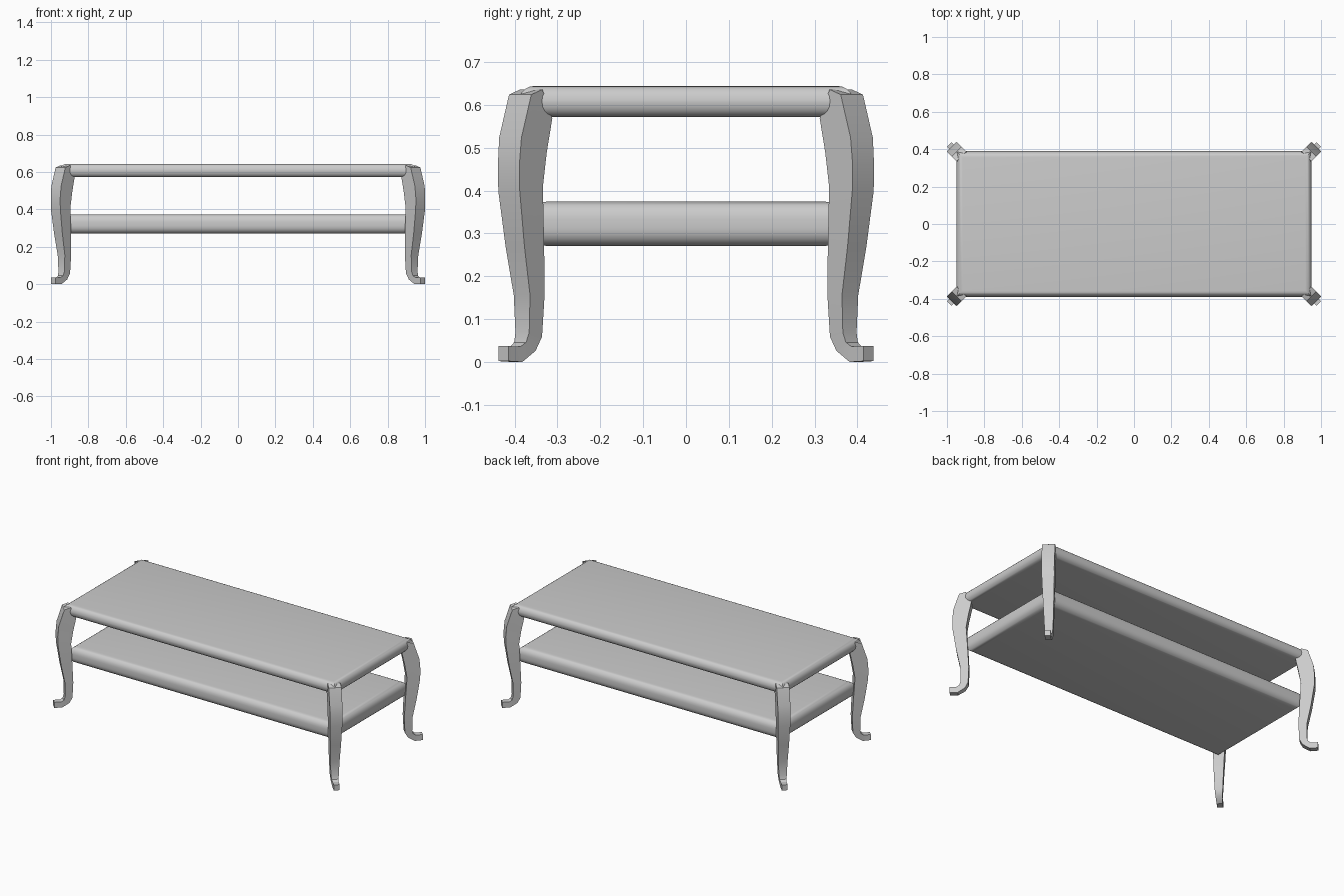
import bpy, bmesh, math

cube = bpy.data.objects.get("Cube")
if cube:
    bpy.data.objects.remove(cube, do_unlink=True)

# Single plain grey for the whole table
grey = bpy.data.materials.new("plain grey")
grey.use_nodes = True
GREY = (0.6, 0.6, 0.6, 1)
grey.diffuse_color = GREY
grey.node_tree.nodes["Principled BSDF"].inputs["Base Color"].default_value = GREY


def finish(bm, name):
    bmesh.ops.recalc_face_normals(bm, faces=bm.faces)
    mesh = bpy.data.meshes.new(name)
    bm.to_mesh(mesh)
    bm.free()
    mesh.materials.append(grey)
    obj = bpy.data.objects.new(name, mesh)
    bpy.context.collection.objects.link(obj)
    bpy.ops.object.select_all(action='DESELECT')
    bpy.context.view_layer.objects.active = obj
    obj.select_set(True)
    bpy.ops.object.shade_smooth_by_angle(angle=math.radians(32))
    return obj


def rounded_board(name, half_x, half_y, bottom, top, radius):
    """Flat board whose long edges are rounded, with mitred corners."""
    bm = bmesh.new()
    bmesh.ops.create_cube(bm, size=2)
    for v in bm.verts:
        v.co.x *= half_x
        v.co.y *= half_y
        v.co.z = top if v.co.z > 0 else bottom
    rim = [e for e in bm.edges if abs(e.verts[0].co.z - e.verts[1].co.z) < 0.01]
    bmesh.ops.bevel(bm, geom=rim, offset=radius, segments=5, profile=0.5,
                    affect='EDGES', clamp_overlap=True)
    return finish(bm, name)


rounded_board("table_top", 0.95, 0.389, 0.573, 0.645, 0.034)
rounded_board("lower_shelf", 0.925, 0.366, 0.272, 0.375, 0.04)

# Curved leg: outer (reach, z), inner (reach, z), half width, from top to toe
SECTIONS = [
    ((0.387, 0.625), (0.361, 0.637), 0.026),
    ((0.410, 0.525), (0.338, 0.570), 0.026),
    ((0.414, 0.460), (0.350, 0.490), 0.025),
    ((0.413, 0.400), (0.359, 0.410), 0.025),
    ((0.399, 0.270), (0.353, 0.270), 0.022),
    ((0.383, 0.157), (0.349, 0.157), 0.019),
    ((0.382, 0.070), (0.352, 0.060), 0.016),
    ((0.387, 0.047), (0.365, 0.027), 0.014),
    ((0.398, 0.037), (0.394, 0.001), 0.012),
    ((0.426, 0.038), (0.426, 0.003), 0.012),
]
CORNER = 0.562  # extra length of the table over its depth, per side

bm = bmesh.new()
rings = []
for outer, inner, h in SECTIONS:
    ring = [bm.verts.new((reach + CORNER + side * h, reach - side * h, z))
            for (reach, z), side in ((outer, 1), (outer, -1), (inner, -1), (inner, 1))]
    rings.append(ring)
for a, b in zip(rings, rings[1:]):
    for i in range(4):
        j = (i + 1) % 4
        bm.faces.new((a[i], a[j], b[j], b[i]))
bm.faces.new(rings[0])
bm.faces.new(rings[-1])
legs = finish(bm, "curved_legs")

# Repeat the leg at all four corners
mirror = legs.modifiers.new("corners", 'MIRROR')
mirror.use_axis = (True, True, False)
mirror.use_mirror_merge = False

# Settle the feet on the floor
for obj in bpy.data.objects:
    if obj.name in ("table_top", "lower_shelf", "curved_legs"):
        obj.location.z = -0.001
